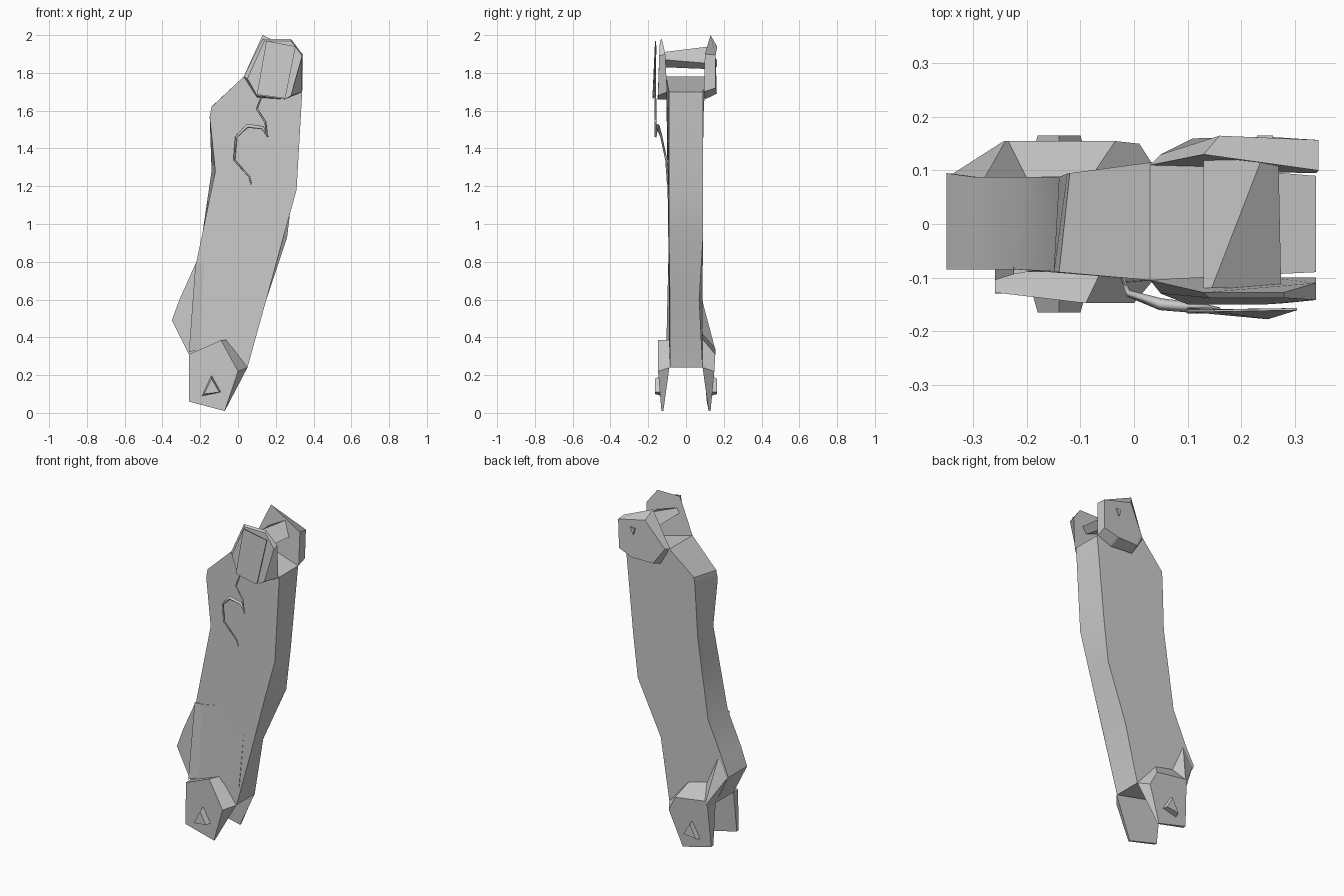
import bpy
import bmesh
import math

default_cube = bpy.data.objects.get("Cube")
if default_cube:
    bpy.data.objects.remove(default_cube, do_unlink=True)


def make_material(name, colour):
    material = bpy.data.materials.new(name)
    material.use_nodes = True
    material.diffuse_color = colour
    shader = material.node_tree.nodes["Principled BSDF"]
    shader.inputs["Base Color"].default_value = colour
    shader.inputs["Roughness"].default_value = 0.7
    return material


GREY = make_material("plain grey", (0.6, 0.6, 0.6, 1.0))


def ring(profile, depth):
    """Place an (x, z) profile at a y depth, single or one per point."""
    depths = depth if isinstance(depth, (list, tuple)) else [depth] * len(profile)
    return [(x, y, z) for (x, z), y in zip(profile, depths)]


def loft(name, first, second, smooth=False):
    """Bridge two matching rings and cap both ends."""
    bm = bmesh.new()
    a = [bm.verts.new(point) for point in first]
    b = [bm.verts.new(point) for point in second]
    count = len(a)
    for i in range(count):
        j = (i + 1) % count
        bm.faces.new((a[i], a[j], b[j], b[i]))
    bm.faces.new(a[::-1])
    bm.faces.new(b)
    bmesh.ops.recalc_face_normals(bm, faces=bm.faces[:])
    mesh = bpy.data.meshes.new(name)
    bm.to_mesh(mesh)
    bm.free()
    mesh.materials.append(GREY)
    part = bpy.data.objects.new(name, mesh)
    bpy.context.collection.objects.link(part)
    if smooth:
        bpy.ops.object.select_all(action="DESELECT")
        part.select_set(True)
        bpy.context.view_layer.objects.active = part
        bpy.ops.object.shade_smooth_by_angle(angle=math.radians(30))
    return part


def wire(name, points, radii):
    """Thin tapering cable through the given points."""
    curve = bpy.data.curves.new(name, "CURVE")
    curve.dimensions = "3D"
    curve.bevel_depth = 0.008
    curve.bevel_resolution = 0
    curve.use_fill_caps = True
    spline = curve.splines.new("POLY")
    spline.points.add(len(points) - 1)
    for target, point, radius in zip(spline.points, points, radii):
        target.co = (*point, 1)
        target.radius = radius
    curve.materials.append(GREY)
    part = bpy.data.objects.new(name, curve)
    bpy.context.collection.objects.link(part)
    return part


# Long limb body with a swollen heel; the back outline is straighter
body_front = [(.03, 1.78), (-.14, 1.62), (-.15, 1.57), (-.12, 1.28),
              (-.22, .8), (-.31, .6), (-.35, .49), (-.26, .31), (.05, .24),
              (.15, .6), (.24, .93), (.31, 1.18), (.34, 1.7)]
body_back = [(.03, 1.78), (-.12, 1.64), (-.125, 1.6), (-.14, 1.28),
             (-.21, .8), (-.3, .6), (-.35, .49), (-.26, .31), (.05, .24),
             (.12, .6), (.26, .93), (.29, 1.18), (.34, 1.7)]
loft("limb_body",
     ring(body_front, [-.105] + [-.09] * 3 + [-.085] * 6 + [-.09] * 3),
     ring(body_back, [.115, .095, .094] + [.088] * 3 + [.095, .088, .088, .07]
          + [.09] * 3), smooth=True)

# Shallow ridge and panel on the front of the lower limb
ridge = [(-.225, .79), (-.18, .79), (-.2, .34), (-.26, .32)]
loft("lower_ridge", ring(ridge, -.08), ring(ridge, [-.094, -.086, -.086, -.105]))
panel = [(-.18, .79), (.07, .84), (.115, .82), (.07, .36), (-.2, .34)]
loft("lower_panel", ring(panel, -.08), ring(panel, -.09))

# Lower joint plates, tapering towards the tip; the back one flares from the heel
tip = [(-.26, .06), (-.07, .01)]
loft("lower_front_plate",
     ring(tip + [(.05, .24), (-.06, .385), (-.26, .31)],
          [-.115, -.12, -.088, -.085, -.083]),
     ring(tip + [(0, .22), (-.09, .385), (-.26, .31)],
          [-.13, -.13, -.148, -.148, -.128]))
loft("lower_back_plate",
     ring(tip + [(.05, .24), (-.08, .39), (-.2, .42), (-.28, .6), (-.345, .49),
                 (-.26, .31)],
          [.11, .12, .088, .088, .085, .085, .09, .088]),
     ring(tip + [(.01, .22), (-.035, .31), (-.235, .34), (-.24, .335),
                 (-.245, .325), (-.25, .3)],
          [.13, .13, .15, .155, .155, .155, .154, .15]))

# Three sided studs on both lower plates
stud = [(-.14, .2), (-.19, .09), (-.09, .11)]
stud_top = [(-.14, .18), (-.18, .1), (-.1, .11)]
for side, sign in (("front", -1), ("back", 1)):
    loft("lower_" + side + "_stud", ring(stud, sign * .13),
         ring(stud_top, sign * .165))

# Upper joint plates
loft("upper_front_plate",
     ring([(.13, 1.98), (.28, 1.98), (.34, 1.9), (.34, 1.7), (.25, 1.66),
           (.1, 1.67), (.03, 1.78)],
          [-.128, -.128, -.11, -.1, -.1, -.1, -.105]),
     ring([(.14, 1.97), (.28, 1.97), (.34, 1.89), (.28, 1.68), (.25, 1.66),
           (.1, 1.68), (.05, 1.77)],
          [-.138, -.138, -.142, -.148, -.15, -.15, -.13]))
loft("upper_back_plate",
     ring([(.13, 2), (.345, 1.9), (.34, 1.7), (.25, 1.66), (.1, 1.67),
           (.03, 1.78)],
          [.13, .1, .095, .1, .1, .11]),
     ring([(.16, 1.94), (.345, 1.895), (.34, 1.72), (.25, 1.69), (.11, 1.69),
           (.05, 1.78)],
          [.165, .157, .155, .163, .16, .13]))

# Thin cover over the upper front plate, and a small mark on the back one
cover = [(.15, 1.97), (.305, 1.94), (.25, 1.665), (.1, 1.685)]
loft("upper_cover", ring(cover, [-.16, -.157, -.172, -.16]),
     ring(cover, [-.164, -.161, -.178, -.164]))
mark = [(.23, 1.87), (.26, 1.87), (.24, 1.83)]
loft("upper_back_mark", ring(mark, .155), ring(mark, .165))

# Twisted axle joining the upper plates
loft("upper_axle",
     ring([(.13, 1.88), (.145, 1.91), (.275, 1.87), (.25, 1.83)], -.12),
     ring([(.13, 1.88), (.24, 1.94), (.27, 1.85), (.2, 1.82)], .125))

# Cables hanging from the cover
wire("hanging_cable",
     ring([(.13, 1.69), (.1, 1.61), (.145, 1.54), (.155, 1.46)], -.162),
     [.5, .7, .7, .5])
wire("hooked_cable",
     ring([(.16, 1.46), (.13, 1.51), (.05, 1.52), (-.01, 1.46), (-.02, 1.34),
           (.06, 1.25), (.07, 1.21)],
          [-.16, -.158, -.15, -.13, -.105, -.1, -.098]),
     [.5, 1.2, 1.4, .8, .7, .5, .4])
